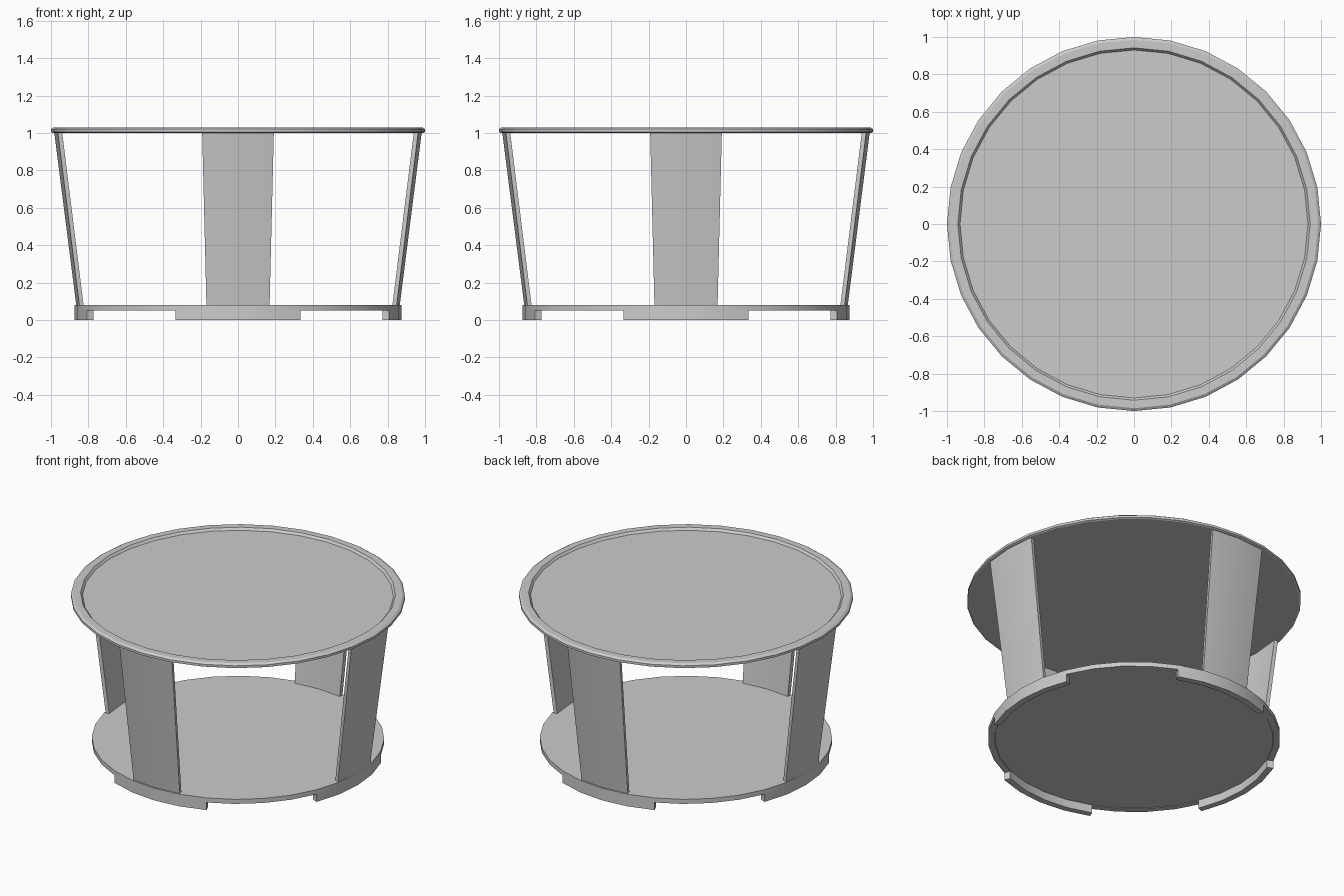
import bpy
import bmesh
from math import cos, sin, pi, radians

cube = bpy.data.objects.get("Cube")
if cube:
    bpy.data.objects.remove(cube, do_unlink=True)

SIDES = 32
STEP = 2 * pi / SIDES

grey = bpy.data.materials.new("light_grey")
grey.use_nodes = True
grey.diffuse_color = (0.6, 0.6, 0.6, 1)
grey.node_tree.nodes["Principled BSDF"].inputs["Base Color"].default_value = (0.6, 0.6, 0.6, 1)


def lathe(name, profile, first=0, steps=SIDES):
    """Turn a closed (radius, height) profile through a number of steps."""
    bm = bmesh.new()
    rings = []
    for i in range(steps + 1):
        a = (first + i) * STEP
        rings.append([bm.verts.new((r * cos(a), r * sin(a), z)) for r, z in profile])
    n = len(profile)
    for a, b in zip(rings, rings[1:]):
        for j in range(n):
            k = (j + 1) % n
            if profile[j][0] or profile[k][0]:
                bm.faces.new((a[j], b[j], b[k], a[k]))
    if steps < SIDES:
        bm.faces.new(rings[0])
        bm.faces.new(rings[-1])
    bmesh.ops.remove_doubles(bm, verts=bm.verts[:], dist=1e-5)
    bmesh.ops.recalc_face_normals(bm, faces=bm.faces[:])
    mesh = bpy.data.meshes.new(name)
    bm.to_mesh(mesh)
    bm.free()
    mesh.materials.append(grey)
    obj = bpy.data.objects.new(name, mesh)
    bpy.context.collection.objects.link(obj)
    bpy.ops.object.select_all(action="DESELECT")
    obj.select_set(True)
    bpy.context.view_layer.objects.active = obj
    bpy.ops.object.shade_smooth_by_angle(angle=radians(25))
    return obj


# Table top with a chamfered, raised rim
lathe("table_top", [(0, 1.0), (0.99, 1.0), (1.0, 1.005), (1.0, 1.02), (0.985, 1.03),
                    (0.942, 1.03), (0.93, 1.015), (0, 1.015)])

# Lower shelf
lathe("base_shelf", [(0, 0.053), (0.833, 0.053), (0.835, 0.05), (0.875, 0.05),
                     (0.875, 0.08), (0, 0.08)])

# Four curved legs leaning outwards, each above a curved foot
for i, side in enumerate(("left", "back", "right", "front")):
    middle = i * SIDES // 4
    lathe(side + "_leg", [(0.842, 0.08), (0.865, 0.08), (0.982, 1.0), (0.958, 1.0)],
          middle - 1, 2)
    lathe(side + "_foot", [(0.835, 0), (0.875, 0), (0.875, 0.05), (0.835, 0.05)],
          middle - 2, 4)
